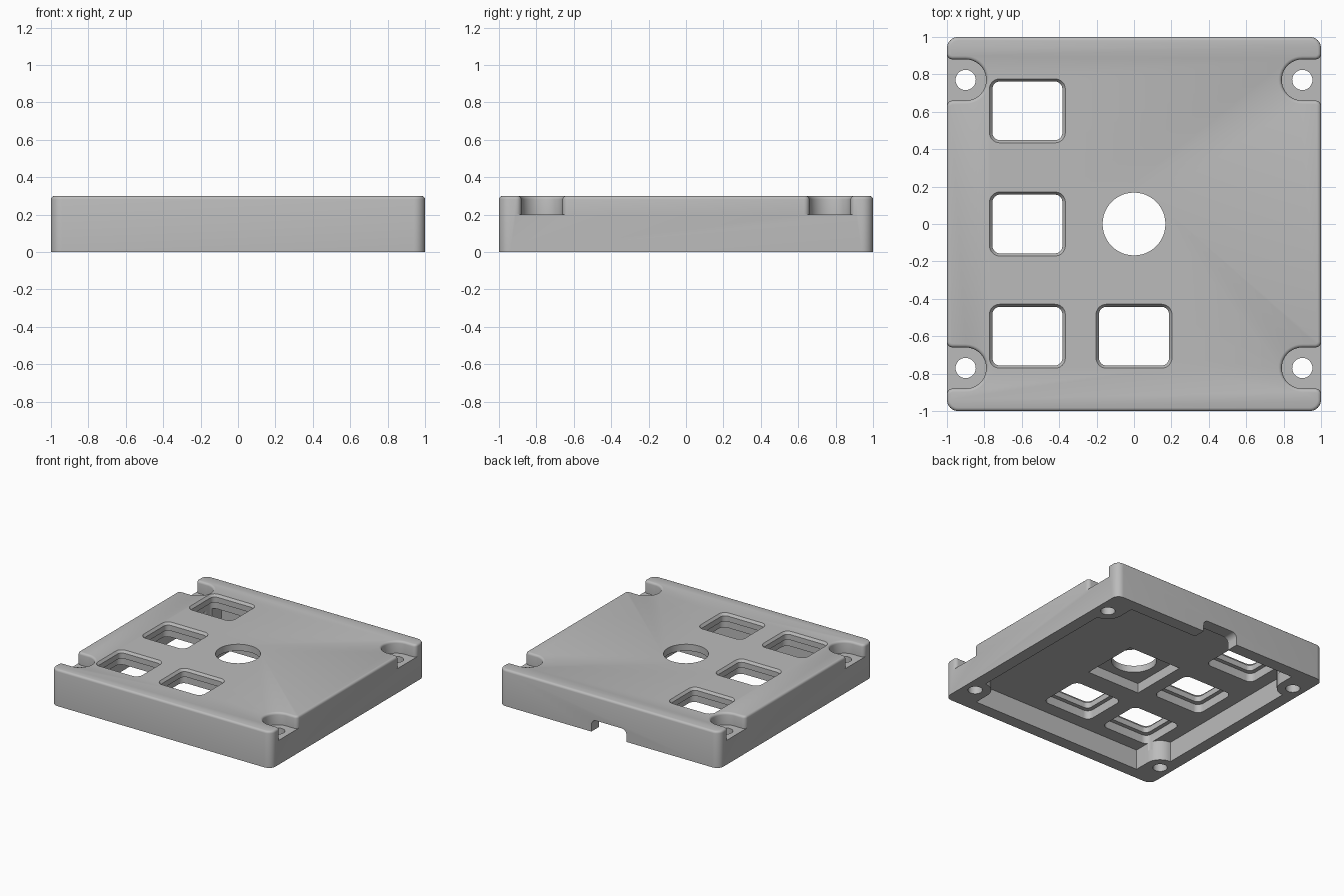
import bpy
import bmesh
from math import cos, sin, pi

if "Cube" in bpy.data.objects:
    bpy.data.objects.remove(bpy.data.objects["Cube"])

TOP, CEILING, LEDGE = 0.3, 0.165, 0.235
SCREW_X, SCREW_Y, POCKET_R = 0.9, 0.77, 0.11

grey = bpy.data.materials.new("plain_grey")
grey.use_nodes = True
colour = (0.5, 0.5, 0.5, 1)
grey.diffuse_color = colour
grey.node_tree.nodes["Principled BSDF"].inputs["Base Color"].default_value = colour


def arc(cx, cy, r, start, end, steps=8):
    return [(cx + r * cos(start + (end - start) * i / steps),
             cy + r * sin(start + (end - start) * i / steps)) for i in range(steps + 1)]


def rounded_rect(cx, cy, hx, hy, r):
    points = []
    for i, (sx, sy) in enumerate([(1, 1), (-1, 1), (-1, -1), (1, -1)]):
        points += arc(cx + sx * (hx - r), cy + sy * (hy - r), r, i * pi / 2, (i + 1) * pi / 2)
    return points


def circle(cx, cy, r):
    return arc(cx, cy, r, 0, 2 * pi, 48)[:-1]


def loft(name, rings):
    """Solid through rings of equal point count, each (points, height)."""
    bm = bmesh.new()
    loops = [[bm.verts.new((x, y, z)) for x, y in pts] for pts, z in rings]
    n = len(loops[0])
    bm.faces.new(loops[0])
    bm.faces.new(loops[-1])
    for a, b in zip(loops, loops[1:]):
        for i in range(n):
            j = (i + 1) % n
            bm.faces.new((a[i], a[j], b[j], b[i]))
    bmesh.ops.recalc_face_normals(bm, faces=bm.faces)
    mesh = bpy.data.meshes.new(name)
    bm.to_mesh(mesh)
    bm.free()
    mesh.materials.append(grey)
    obj = bpy.data.objects.new(name, mesh)
    bpy.context.collection.objects.link(obj)
    return obj


def prism(name, pts, low, high):
    return loft(name, [(pts, low), (pts, high)])


def cut(target, cutter):
    mod = target.modifiers.new("cut", 'BOOLEAN')
    mod.operation = 'DIFFERENCE'
    mod.solver = 'EXACT'
    mod.object = cutter
    bpy.context.view_layer.update()
    graph = bpy.context.evaluated_depsgraph_get()
    mesh = bpy.data.meshes.new_from_object(target.evaluated_get(graph))
    target.modifiers.clear()
    target.data = mesh
    bpy.data.objects.remove(cutter)


# Outer block with rounded upright corners
cover = prism("enclosure_cover", rounded_rect(0, 0, 1, 1, 0.06), 0, TOP)

# Open screw pockets on both sides, flared at the mouth
corners = [(sx, sy) for sx in (-1, 1) for sy in (-1, 1)]
flare = 0.03
half = [(1.1, POCKET_R + flare)] + arc(1 - flare, POCKET_R + flare, flare, 0, -pi / 2, 5)
pocket = half + arc(SCREW_X, 0, POCKET_R, pi / 2, 3 * pi / 2, 20) + [(x, -y) for x, y in reversed(half)]
for sx, sy in corners:
    cut(cover, prism("pocket", [(sx * x, sy * SCREW_Y + y) for x, y in pocket], 0.2, 0.5))

# Soft rounding along the whole top outline
bm = bmesh.new()
bm.from_mesh(cover.data)
bmesh.ops.remove_doubles(bm, verts=bm.verts, dist=0.0005)
bmesh.ops.dissolve_limit(bm, angle_limit=0.01, verts=bm.verts, edges=bm.edges)
rim = [e for e in bm.edges if all(v.co.z > TOP - 0.001 for v in e.verts)
       and any(f.normal.z < 0.5 for f in e.link_faces)]
bmesh.ops.bevel(bm, geom=rim, offset=0.018, segments=3, profile=0.5, affect='EDGES')
bm.to_mesh(cover.data)
bm.free()

# Hollow underside, leaving a boss round each screw
quarter = [(0.78, 0.9)] + arc(SCREW_X, SCREW_Y, 0.12, pi, 3 * pi / 2, 10)
cavity = []
for i, (sx, sy) in enumerate([(1, 1), (-1, 1), (-1, -1), (1, -1)]):
    part = [(sx * x, sy * y) for x, y in quarter]
    cavity += part[::-1] if i % 2 == 0 else part
cut(cover, prism("cavity", cavity, -0.1, CEILING))

# Windows: stepped recess below, straight opening, chamfer at the top
for cx, cy in [(-0.57, 0.605), (-0.57, 0), (-0.57, -0.6), (0, -0.6)]:
    cut(cover, prism("recess", rounded_rect(cx, cy, 0.22, 0.19, 0.05), 0.1, LEDGE))
    opening = rounded_rect(cx, cy, 0.187, 0.157, 0.04)
    wide = rounded_rect(cx, cy, 0.203, 0.171, 0.055)
    cut(cover, loft("window", [(opening, 0.1), (opening, TOP - 0.02), (wide, TOP), (wide, 0.4)]))

# Central round hole in its square recess
cut(cover, prism("recess", [(-0.24, -0.24), (0.24, -0.24), (0.24, 0.24), (-0.24, 0.24)], 0.1, 0.245))
cut(cover, prism("round_hole", circle(0, 0, 0.168), 0.1, 0.4))

# Screw holes
for sx, sy in corners:
    cut(cover, prism("screw_hole", circle(sx * SCREW_X, sy * SCREW_Y, 0.054), -0.1, 0.4))

# Cable slot through the back wall
slot = prism("cable_slot", rounded_rect(0, 0, 0.16, 0.1, 0.045), 0.82, 1.1)
for v in slot.data.vertices:
    x, z, y = v.co
    v.co = (x, y, z)
bm = bmesh.new()
bm.from_mesh(slot.data)
bmesh.ops.recalc_face_normals(bm, faces=bm.faces)
bm.to_mesh(slot.data)
bm.free()
cut(cover, slot)

bpy.context.view_layer.objects.active = cover
cover.select_set(True)
bpy.ops.object.shade_smooth_by_angle(angle=0.6)
